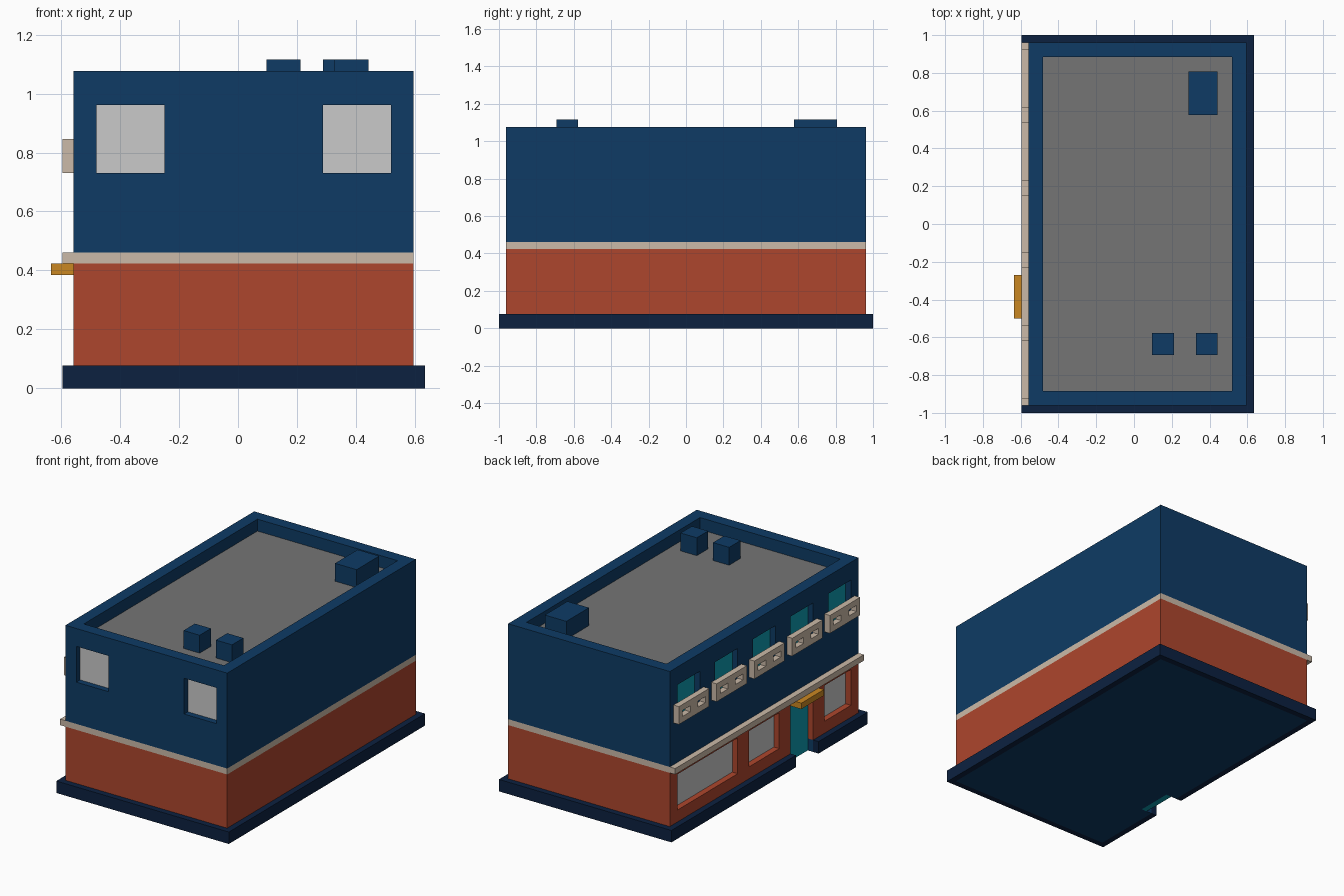
import bpy, bmesh

if "Cube" in bpy.data.objects:
    bpy.data.objects.remove(bpy.data.objects["Cube"])

U = 2 / 52  # building module: every part sits on this grid


def material(name, r, g, b):
    m = bpy.data.materials.new(name)
    lin = [(c / 255 / 12.92) if c < 10 else ((c / 255 + 0.055) / 1.055) ** 2.4 for c in (r, g, b)]
    m.diffuse_color = (*lin, 1)
    m.use_nodes = True
    m.node_tree.nodes["Principled BSDF"].inputs["Base Color"].default_value = m.diffuse_color
    return m


BLUE = material("wall blue", 14, 59, 101)
NAVY = material("plinth navy", 12, 33, 64)
RED = material("brick red", 174, 70, 45)
BEIGE = material("trim beige", 203, 186, 168)
GLASS = material("pale glass", 202, 202, 202)
ROOF = material("roof grey", 117, 117, 117)
TEAL = material("teal", 13, 155, 175)
AMBER = material("awning amber", 202, 135, 34)


def box(name, mat, x, y, z):
    """Box from (min, max) ranges given in grid modules."""
    bm = bmesh.new()
    bmesh.ops.create_cube(bm, size=1)
    for v in bm.verts:
        v.co = [(r[0] if c < 0 else r[1]) * U for c, r in zip(v.co, (x, y, z))]
    me = bpy.data.meshes.new(name)
    bm.to_mesh(me)
    bm.free()
    if mat:
        me.materials.append(mat)
    ob = bpy.data.objects.new(name, me)
    bpy.context.collection.objects.link(ob)
    return ob


def cut(ob, holes):
    """Subtract a list of box ranges from an object and bake the result."""
    cutters = []
    for h in holes:
        c = box("cutter", None, *h)
        c.hide_render = True
        m = ob.modifiers.new("cut", 'BOOLEAN')
        m.operation, m.solver, m.object = 'DIFFERENCE', 'EXACT', c
        cutters.append(c)
    dg = bpy.context.evaluated_depsgraph_get()
    me = bpy.data.meshes.new_from_object(ob.evaluated_get(dg))
    ob.modifiers.clear()
    ob.data = me
    for c in cutters:
        bpy.data.objects.remove(c)


X0, X1, Y = -14.5, 15.5, 25      # wall faces
REC = (X0 - 2, X0 + 2)           # opening cut through the street side
PANE = (X0 + 1, X0 + 2)          # pane set one module back
DOOR = (-13, -7)

# Plinth ring and ground floor slab, notched at the door
plinth = box("plinth", NAVY, (X0 - 1, X1 + 1), (-Y - 1, Y + 1), (0, 2))
cut(plinth, [((X0, X1), (-Y, Y), (-1, 3)), (REC, DOOR, (-1, 3))])
slab = box("floor_slab", BLUE, (X0, X1), (-Y, Y), (0, 2))
cut(slab, [(REC, DOOR, (-1, 3))])

# Ground storey with shop windows and door
shop = [(7, 23), (-4, 4), (-23, -16)]
ground = box("ground_storey", RED, (X0, X1), (-Y, Y), (2, 11))
cut(ground, [(REC, s, (4, 10)) for s in shop] + [(REC, DOOR, (1, 10))])
for s in shop:
    box("shop_window", GLASS, PANE, s, (4, 10))
box("door", TEAL, PANE, DOOR, (0, 10))
box("door_awning", AMBER, (X0 - 2, X0), DOOR, (10, 11))

# Band between storeys, projecting on the street side
box("trim_band", BEIGE, (X0 - 1, X1), (-Y, Y), (11, 12))

# Upper storey with roof well, street windows and front windows
bays = [-20, -10, 0, 10, 20]
ends = [(-12.5, -6.5), (7.5, 13.5)]
upper = box("upper_storey", BLUE, (X0, X1), (-Y, Y), (12, 28))
cut(upper, [((X0 + 2, X1 - 2), (2 - Y, Y - 2), (25.5, 30))]
    + [(REC, (c - 3, c + 3), (19, 25)) for c in bays]
    + [(e, (-Y - 2, -Y + 2), (19, 25)) for e in ends])
box("roof_deck", ROOF, (X0 + 2, X1 - 2), (2 - Y, Y - 2), (25.5, 26))
for e in ends:
    box("front_window", GLASS, e, (1 - Y, 2 - Y), (19, 25))

# Street windows with pierced balcony rails
for c in bays:
    box("upper_window", TEAL, PANE, (c - 3, c + 3), (19, 25))
    rail = box("balcony_rail", BEIGE, (X0 - 1, X0), (c - 4, c + 4), (19, 22))
    cut(rail, [((X0 - 2, X0 + 1), (c + a, c + a + 2), (20, 21)) for a in (-3, 1)])

# Roof units
for x, y in (((7.5, 11.5), (15, 21)), ((2.5, 5.5), (-18, -15)), ((8.5, 11.5), (-18, -15))):
    box("roof_unit", BLUE, x, y, (26, 29))
